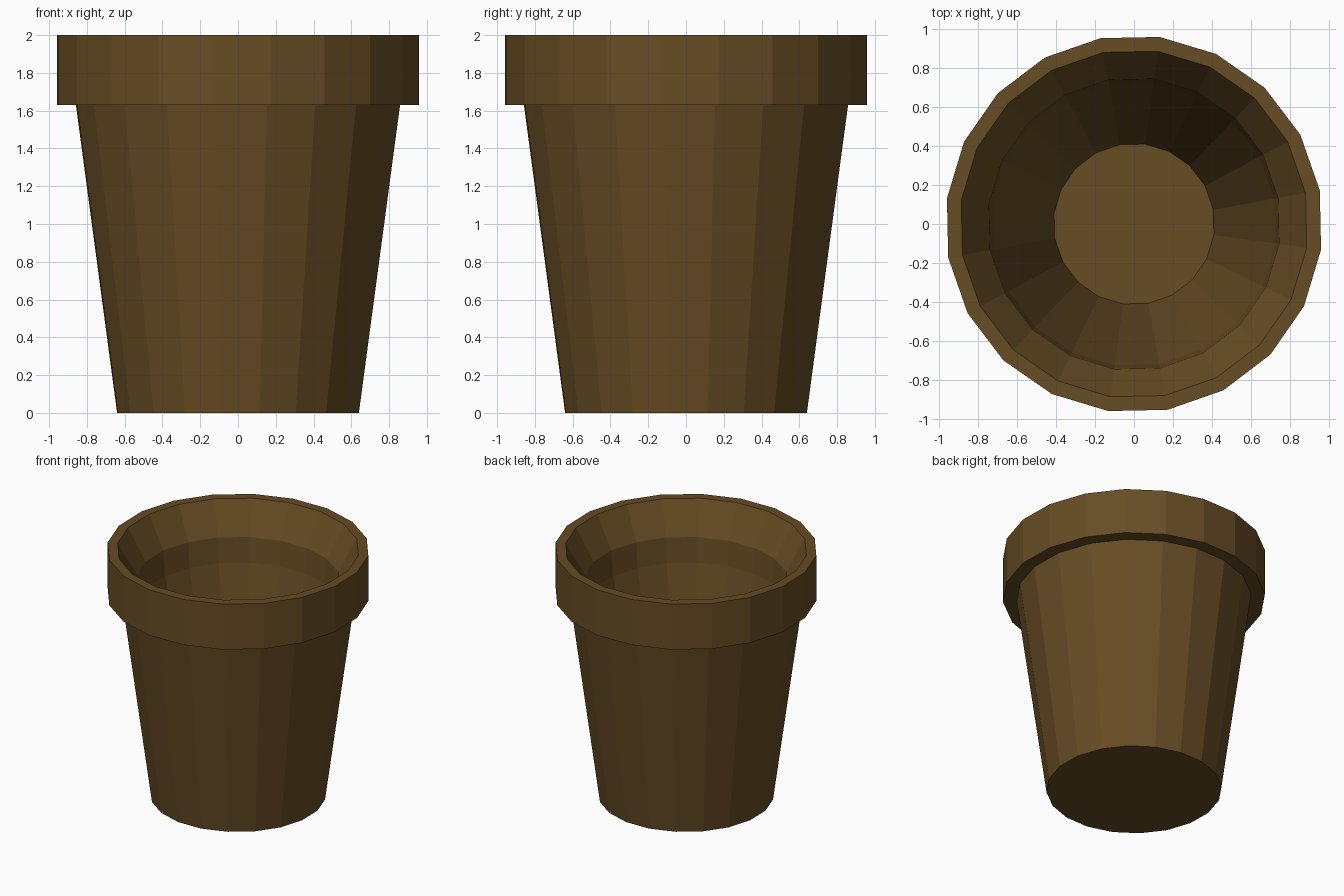
import bpy, math

if "Cube" in bpy.data.objects:
    bpy.data.objects.remove(bpy.data.objects["Cube"])

SIDES = 20
OFFSET = math.radians(10.2)

clay = bpy.data.materials.new("brown_clay")
clay.diffuse_color = (0.133, 0.0723, 0.0176, 1.0)
clay.use_nodes = True
clay.node_tree.nodes["Principled BSDF"].inputs["Base Color"].default_value = clay.diffuse_color


def lathe(name, profile):
    """Turn a (radius, height) profile into a flat-faceted shell capped at both ends."""
    verts, faces = [], []
    for r, z in profile:
        for i in range(SIDES):
            a = OFFSET + 2 * math.pi * i / SIDES
            verts.append((r * math.cos(a), r * math.sin(a), z))
    for k in range(len(profile) - 1):
        for i in range(SIDES):
            j = (i + 1) % SIDES
            faces.append((k * SIDES + i, k * SIDES + j,
                          (k + 1) * SIDES + j, (k + 1) * SIDES + i))
    last = (len(profile) - 1) * SIDES
    faces.append(tuple(reversed(range(SIDES))))
    faces.append(tuple(range(last, last + SIDES)))
    mesh = bpy.data.meshes.new(name)
    mesh.from_pydata(verts, [], faces)
    mesh.materials.append(clay)
    mesh.update()
    obj = bpy.data.objects.new(name, mesh)
    bpy.context.collection.objects.link(obj)
    return obj


# Pot: base, tapered wall, thick collar, then the hollow inside down to its floor
lathe("flower_pot", [
    (0.646, 0.0), (0.866, 1.63),       # outer wall
    (0.967, 1.63), (0.967, 2.0),       # collar
    (0.893, 2.0), (0.75, 1.75),        # inner lip
    (0.73, 1.55), (0.413, 0.2),        # inner wall and floor
])
